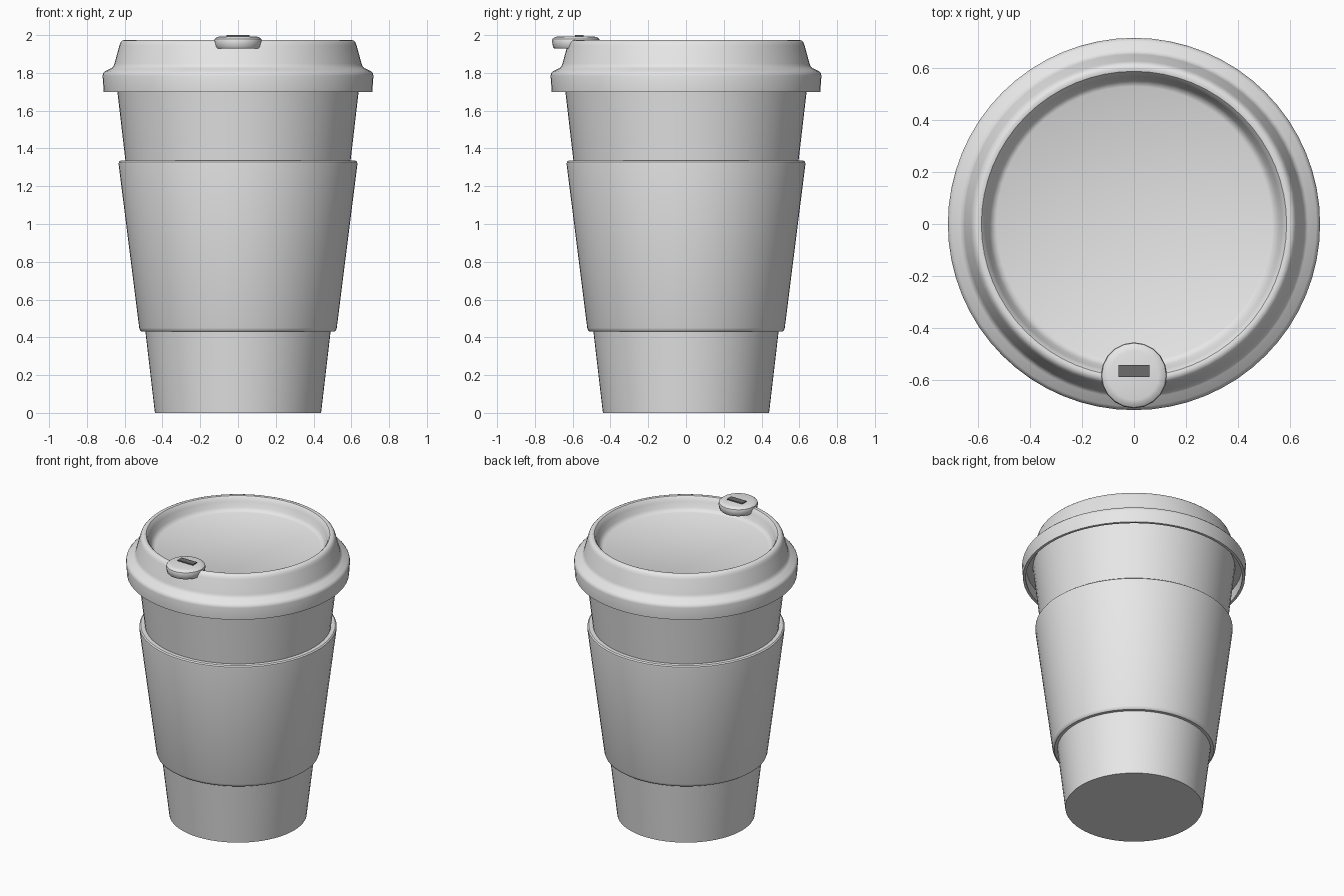
import bpy
import math

cube = bpy.data.objects.get("Cube")
if cube:
    bpy.data.objects.remove(cube, do_unlink=True)


def make_material(name, value):
    mat = bpy.data.materials.new(name)
    mat.use_nodes = True
    color = (value, value, value, 1)
    mat.diffuse_color = color
    mat.node_tree.nodes["Principled BSDF"].inputs["Base Color"].default_value = color
    return mat


grey = make_material("light grey", 0.8)
dark = make_material("dark grey", 0.15)


def finish(obj, mat):
    obj.data.materials.append(mat)
    bpy.ops.object.select_all(action="DESELECT")
    obj.select_set(True)
    bpy.context.view_layer.objects.active = obj
    bpy.ops.object.shade_smooth_by_angle(angle=math.radians(35))


def lathe(name, profile, sides, closed=False, y=0):
    """Spin (radius, z) points, listed counter-clockwise, around the z axis."""
    verts, faces, rings = [], [], []
    for r, z in profile:
        start = len(verts)
        count = sides if r > 0 else 1
        for i in range(count):
            a = math.tau * i / sides
            verts.append((r * math.cos(a), r * math.sin(a), z))
        rings.append((start, count))
    pairs = list(zip(rings, rings[1:]))
    if closed:
        pairs.append((rings[-1], rings[0]))
    for (a, na), (b, nb) in pairs:
        for i in range(sides):
            j = (i + 1) % sides
            quad = [a + i % na, a + j % na, b + j % nb, b + i % nb]
            faces.append(list(dict.fromkeys(quad)))
    mesh = bpy.data.meshes.new(name)
    mesh.from_pydata(verts, [], faces)
    obj = bpy.data.objects.new(name, mesh)
    obj.location.y = y
    bpy.context.collection.objects.link(obj)
    finish(obj, grey)
    return obj


# Tapered cup body
lathe("cup_body", [(0, 0), (0.44, 0), (0.648, 1.78), (0, 1.78)], 64)

# Heat sleeve with rounded outer edges
lathe("sleeve", [(0.485, 0.43), (0.51, 0.43), (0.518, 0.436), (0.523, 0.45),
                 (0.632, 1.315), (0.631, 1.328), (0.623, 1.335), (0.592, 1.335)],
      64, closed=True)

# Lid: hollow skirt, flared lip, sloping collar, rounded rim and sunken top
lathe("lid", [(0.635, 1.77), (0.69, 1.77), (0.693, 1.70), (0.711, 1.70),
              (0.717, 1.785), (0.714, 1.798), (0.703, 1.81), (0.67, 1.825),
              (0.659, 1.835), (0.654, 1.85), (0.628, 1.945), (0.621, 1.962),
              (0.612, 1.971), (0.60, 1.975), (0.588, 1.972), (0.578, 1.96),
              (0.57, 1.94), (0.557, 1.905), (0.546, 1.888), (0.53, 1.88),
              (0, 1.88)], 64)

# Round drinking spout button on the front rim
SPOUT_Y = -0.583
lathe("spout_button", [(0, 1.93), (0.115, 1.93), (0.121, 1.936), (0.127, 1.968),
                       (0.124, 1.98), (0.112, 1.989), (0.095, 1.993), (0, 1.993)],
      20, y=SPOUT_Y)

# Dark drinking slot
bpy.ops.mesh.primitive_cube_add(size=1, location=(0, -0.566, 1.9955))
slot = bpy.context.object
slot.name = "drinking_slot"
slot.scale = (0.12, 0.045, 0.009)
finish(slot, dark)
